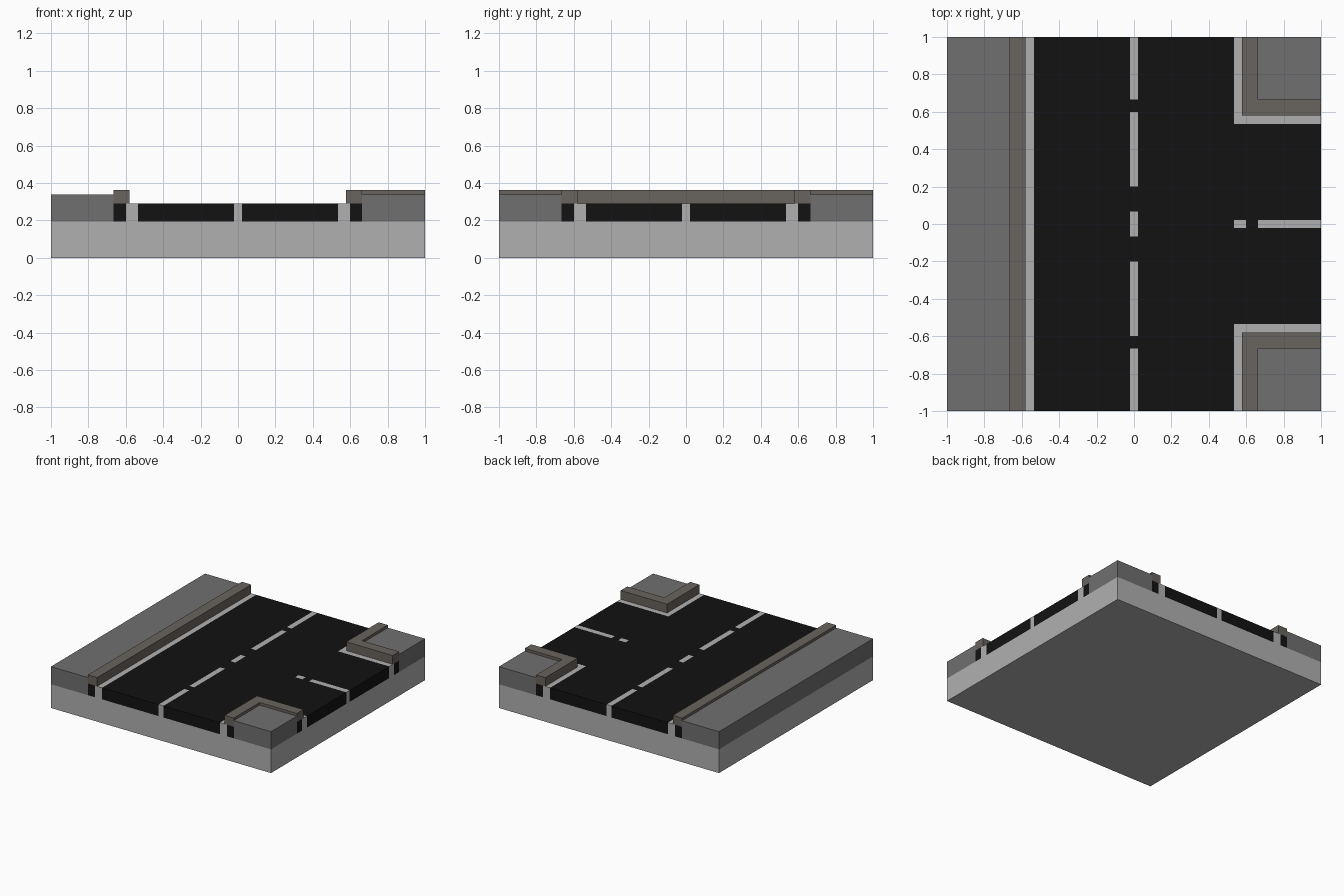
import bpy, bmesh

if "Cube" in bpy.data.objects:
    bpy.data.objects.remove(bpy.data.objects["Cube"])

BASE_TOP, ROAD_TOP, PAVE_TOP, KERB_TOP = 0.195, 0.29, 0.34, 0.362


def material(name, rgb):
    mat = bpy.data.materials.new(name)
    mat.diffuse_color = (*rgb, 1)
    mat.use_nodes = True
    mat.node_tree.nodes["Principled BSDF"].inputs["Base Color"].default_value = mat.diffuse_color
    return mat


ASPHALT = material("asphalt_black", (0.006, 0.006, 0.006))
PAINT = material("pale_grey", (0.434, 0.434, 0.434))
PAVING = material("paving_grey", (0.162, 0.162, 0.162))
KERB = material("kerb_stone", (0.14, 0.125, 0.11))


def finish(bm, name, mat):
    mesh = bpy.data.meshes.new(name)
    bm.to_mesh(mesh)
    bm.free()
    mesh.materials.append(mat)
    obj = bpy.data.objects.new(name, mesh)
    bpy.context.collection.objects.link(obj)
    return obj


def prism(name, outline, z0, z1, mat):
    """Extrude a flat outline from z0 up to z1."""
    bm = bmesh.new()
    rings = [[bm.verts.new((x, y, z)) for x, y in outline] for z in (z0, z1)]
    for ring in rings:
        bm.faces.new(ring)
    n = len(outline)
    for i in range(n):
        j = (i + 1) % n
        bm.faces.new((rings[0][i], rings[0][j], rings[1][j], rings[1][i]))
    bmesh.ops.recalc_face_normals(bm, faces=bm.faces[:])
    return finish(bm, name, mat)


def rect(x0, x1, y0, y1):
    return [(x0, y0), (x1, y0), (x1, y1), (x0, y1)]


# Foundation slab
prism("base_slab", rect(-1, 1, -1, 1), 0, BASE_TOP, PAINT)

# Straight pavement with its kerb
prism("pavement", rect(-1, -0.665, -1, 1), BASE_TOP, PAVE_TOP, PAVING)
prism("kerb", rect(-0.665, -0.58, -1, 1), ROAD_TOP, KERB_TOP, KERB)

# Corner pavements with L-shaped kerbs, mirrored front to back
for side, s in (("back", 1), ("front", -1)):
    corner = rect(0.662, 1, 0.665, 1)
    ell = [(0.578, 1), (0.578, 0.58), (1, 0.58), (1, 0.665),
           (0.662, 0.665), (0.662, 1)]
    prism(side + "_corner_pavement", [(x, s * y) for x, y in corner],
          BASE_TOP, PAVE_TOP, PAVING)
    prism(side + "_corner_kerb", [(x, s * y) for x, y in ell],
          ROAD_TOP, KERB_TOP, KERB)

# Road surface: inlaid lines and asphalt share one grid of cells
XS = [-0.665, -0.6, -0.535, -0.022, 0.022, 0.535, 0.6, 0.662, 1]
HALF = [0.022, 0.067, 0.2, 0.535, 0.6, 0.665, 1]
YS = [-y for y in reversed(HALF)] + HALF


def kind(x, y):
    ay = abs(y)
    if x > 0.662 and ay > 0.665:
        return None                                   # corner pavement
    if -0.6 < x < -0.535:
        return "line"                                 # left edge line
    if x > 0.535 and ay > 0.535 and (x < 0.6 or ay < 0.6):
        return "line"                                 # corner edge lines
    if abs(x) < 0.022 and (ay < 0.067 or 0.2 < ay < 0.6 or ay > 0.665):
        return "line"                                 # main road dashes
    if x > 0.535 and ay < 0.022 and not 0.6 < x < 0.662:
        return "line"                                 # side road dashes
    return "asphalt"


def road_layer(name, wanted, mat):
    bm = bmesh.new()
    for x0, x1 in zip(XS, XS[1:]):
        for y0, y1 in zip(YS, YS[1:]):
            if kind((x0 + x1) / 2, (y0 + y1) / 2) == wanted:
                bm.faces.new([bm.verts.new((x, y, BASE_TOP))
                              for x, y in rect(x0, x1, y0, y1)])
    bmesh.ops.remove_doubles(bm, verts=bm.verts[:], dist=1e-4)
    obj = finish(bm, name, mat)
    solid = obj.modifiers.new("thickness", "SOLIDIFY")
    solid.thickness = ROAD_TOP - BASE_TOP
    solid.offset = 1


road_layer("asphalt", "asphalt", ASPHALT)
road_layer("road_lines", "line", PAINT)
